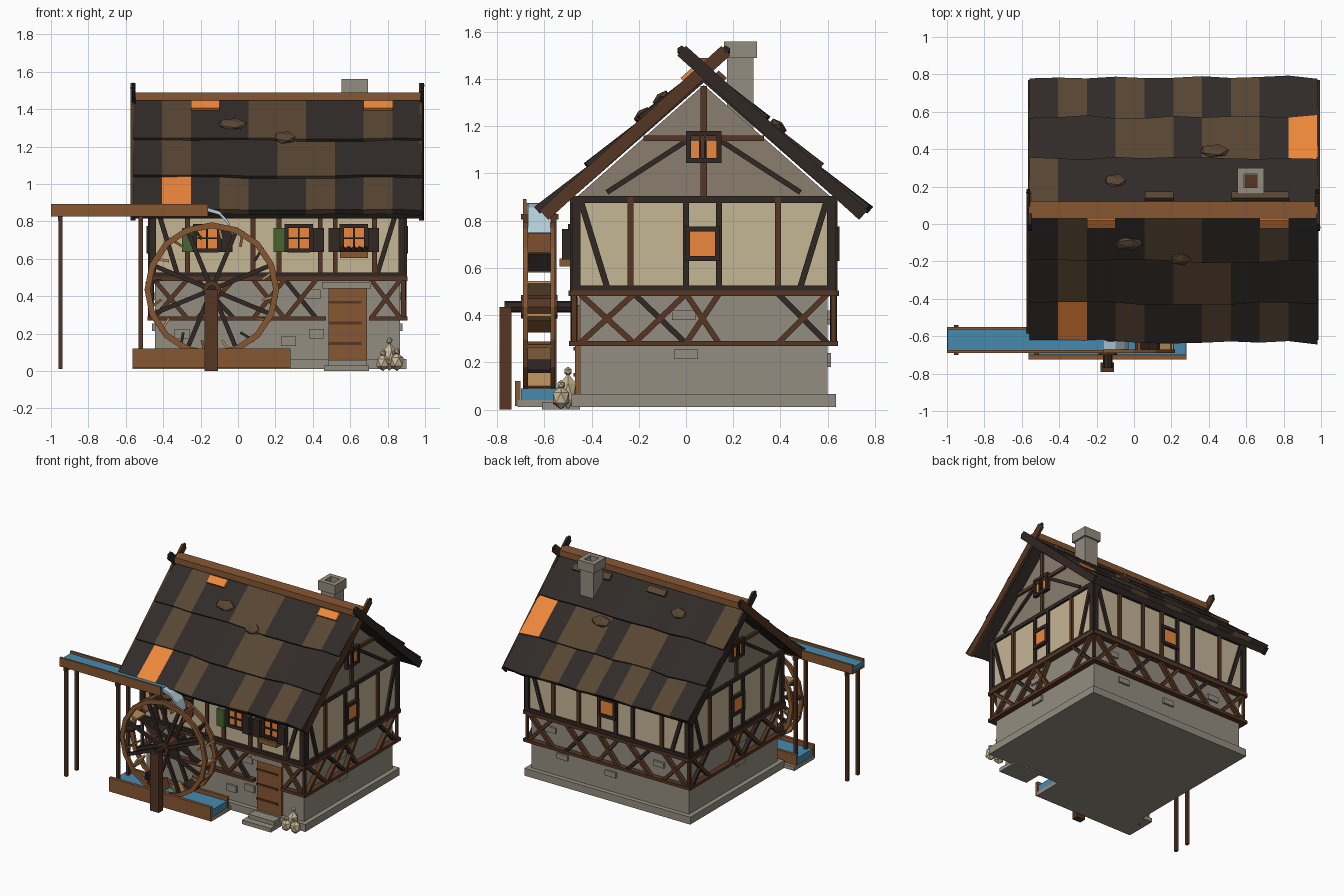
import bpy, bmesh, math, random
from mathutils import Vector as V, Matrix

if "Cube" in bpy.data.objects:
    bpy.data.objects.remove(bpy.data.objects["Cube"])
random.seed(4)

def mat(name, r, g, b):
    m = bpy.data.materials.new(name)
    m.diffuse_color = ((r/255)**2.2, (g/255)**2.2, (b/255)**2.2, 1)
    m.use_nodes = True
    m.node_tree.nodes["Principled BSDF"].inputs["Base Color"].default_value = m.diffuse_color
    return m
DARK = mat("dark_timber", 52, 43, 40); BROWN = mat("brown_timber", 86, 57, 40)
PLANK = mat("plank", 134, 88, 54); PALE = mat("pale_plank", 176, 136, 88)
STONE = mat("stone", 146, 140, 128); GABLE = mat("gable_plaster", 136, 126, 110)
CREAM = mat("cream_plaster", 196, 180, 148); GLOW = mat("glow", 236, 134, 62)
TILE_D = mat("tile_dark", 52, 47, 44); TILE_B = mat("tile_brown", 88, 71, 54)
WATER = mat("water", 72, 136, 172); FOAM = mat("foam", 178, 204, 218)
GREEN = mat("green_shutter", 74, 100, 52); SACK = mat("sack", 200, 184, 150)

def mesh(name, verts, faces, *mats):
    me = bpy.data.meshes.new(name)
    me.from_pydata([tuple(v) for v in verts], [], faces)
    bm = bmesh.new(); bm.from_mesh(me)
    bmesh.ops.recalc_face_normals(bm, faces=bm.faces); bm.to_mesh(me); bm.free()
    for m in mats: me.materials.append(m)
    o = bpy.data.objects.new(name, me); bpy.context.collection.objects.link(o)
    return o

QUADS = [(0, 1, 3, 2), (4, 6, 7, 5), (0, 4, 5, 1), (2, 3, 7, 6), (0, 2, 6, 4), (1, 5, 7, 3)]
def box(name, x0, x1, y0, y1, z0, z1, m):
    return mesh(name, [(x, y, z) for x in (x0, x1) for y in (y0, y1) for z in (z0, z1)], QUADS, m)

def beam(name, p, q, w, d, m, n=(0, -1, 0)):
    p, q, n = V(p), V(q), V(n)
    s = n.cross((q-p).normalized())
    return mesh(name, [e + s*a*w/2 + n*b*d/2 for e in (p, q) for a in (-1, 1) for b in (-1, 1)], QUADS, m)

def blob(name, c, s, m, rot=0, sub=1):
    bm = bmesh.new(); bmesh.ops.create_icosphere(bm, subdivisions=sub, radius=1)
    M = Matrix.Translation(c) @ Matrix.Rotation(rot, 4, 'X') @ Matrix.Diagonal((*s, 1))
    bm.transform(M)
    me = bpy.data.meshes.new(name); bm.to_mesh(me); bm.free(); me.materials.append(m)
    o = bpy.data.objects.new(name, me); bpy.context.collection.objects.link(o)

CX, CY, K = 0.21, 0.075, 0.878     # house centre, roof slope
X0, X1, Y0, Y1 = CX-.675, CX+.675, CY-.55, CY+.55

# masonry, upper storey and gable
box("plinth", CX-.69, CX+.69, CY-.56, CY+.56, 0.01, .065, STONE)
box("ground_floor", CX-.655, CX+.655, CY-.525, CY+.525, .06, .5, STONE)
box("upper_floor", X0, X1, Y0, Y1, .49, .9, CREAM)
mesh("gable", [(x, y, z) for x in (X0, X1) for y, z in ((Y0, .89), (Y1, .89), (CY, 1.375))],
     [(0, 1, 2), (3, 5, 4), (0, 3, 4, 1), (1, 4, 5, 2), (2, 5, 3, 0)], GABLE)

# timber frames, one mapping per wall: u along wall, z up
WALLS = {"front": (lambda u, z: (u, Y0, z), (0, -1, 0), X0, X1),
         "back": (lambda u, z: (u, Y1, z), (0, 1, 0), X0, X1),
         "right": (lambda u, z: (X1, u, z), (1, 0, 0), Y0, Y1),
         "left": (lambda u, z: (X0, u, z), (-1, 0, 0), Y0, Y1)}
def stick(wall, u0, z0, u1, z1, w, m, d=.03):
    f, n, _, _ = WALLS[wall]
    beam(wall + "_timber", f(u0, z0), f(u1, z1), w, d, m, n)
def pane(wall, u0, u1, z0, z1):
    um, zm, f = (u0+u1)/2, (z0+z1)/2, .022
    stick(wall, um, z0, um, z1, u1-u0, GLOW, .026)
    for u in (u0-.005, u1+.005): stick(wall, u, z0-.015, u, z1+.015, f, DARK, .05)
    for z in (z0-.005, z1+.005): stick(wall, u0, z, u1, z, f, DARK, .05)
    return um, zm

POSTS = {"side": (-.235, 0, .14, .39), "front": (-.27, .08, .22, .44, .52, .73), "back": (-.24, .0, .14, .28, .45, .66)}
XS = {"side": ((-.45, -.22), (-.22, 0), (0, .14), (.39, .6)),
      "front": ((-.45, -.27), (-.22, -.02), (.08, .25), (.25, .42), (.71, .87)),
      "back": ((-.45, -.25), (-.15, .05), (.12, .29), (.37, .56), (.67, .87))}
for w, (f, n, a, b) in WALLS.items():
    k = w if w in POSTS else "side"
    for u in (a+.01, b-.01): stick(w, u, .5, u, .9, .035, DARK, .035)
    for u in POSTS[k]: stick(w, u, .5, u, .9, .026, BROWN if u not in (0, .14) else DARK)
    stick(w, a-.01, .89, b+.01, .89, .028, DARK)
    stick(w, a-.01, .515, b+.01, .515, .022, DARK, .035)
    stick(w, a-.015, .492, b+.015, .492, .024, BROWN, .045)
    stick(w, a+.03, .88, a+.14, .52, .026, DARK)
    stick(w, b-.03, .88, b-.14, .52, .026, DARK)
    for lo, hi in ([(a-.015, .47), (.7, b+.015)] if w == "front" else [(a-.015, b+.015)]):
        stick(w, lo, .28, hi, .28, .022, BROWN, .04)
    for u in (a+.003, b-.003): stick(w, u, .27, u, .5, .016, BROWN, .02)
    for i, (u0, u1) in enumerate(XS[k]):
        stick(w, u0, .49, u1, .28, .024, DARK if i % 2 else BROWN, .024)
        stick(w, u1, .49, u0, .28, .024, BROWN, .03)
for w in ("right", "left"):
    pane(w, .012, .128, .645, .76)
    stick(w, CY, .9, CY, 1.37, .028, BROWN)
    stick(w, -.18, 1.15, .33, 1.15, .024, BROWN, .034)
    for s in (-1, 1): stick(w, CY+s*.07, 1.14, CY+s*.41, .92, .022, DARK)
    pane(w, CY-.06, CY+.06, 1.06, 1.165)
    for s in (-.01, .01): stick(w, CY+s-.005, 1.06, CY+s-.005, 1.165, .008, DARK, .045)
pane("back", .15, .27, .645, .76)

# front windows with shutters and flower box
for u, m in ((-.165, GREEN), (.325, GREEN), (.62, DARK)):
    pane("front", u-.06, u+.06, .65, .77)
    stick("front", u, .65, u, .77, .01, DARK, .045); stick("front", u-.06, .71, u+.06, .71, .01, DARK, .045)
    for s, mm in ((-1, m), (1, DARK)):
        box("shutter", u+s*.105-.03, u+s*.105+.03, Y0-.05, Y0-.012, .635, .765, mm)
box("flower_box", .545, .695, Y0-.06, Y0, .605, .64, PLANK)
for i in range(5): blob("flower", (.56+i*.03, Y0-.035, .65), (.018, .018, .018), DARK)

# door, lintel, steps
YS = CY-.525
box("door", .485, .69, YS-.02, YS+.01, .06, .44, PLANK)
for z in (.14, .25, .36): box("door_strap", .485, .66, YS-.027, YS, z, z+.014, BROWN)
box("door_lintel", .45, .71, YS-.04, YS, .44, .475, STONE)
box("door_step", .48, .69, -.56, -.45, 0.01, .06, STONE)
box("lower_step", .46, .70, -.61, -.45, 0, .03, STONE)
# protruding wall stones
for x, z in ((.4, .41), (.27, .16), (.42, .2), (-.3, .2)):
    box("wall_stone", x-.04, x+.04, YS-.015, YS+.01, z-.025, z+.025, STONE)
for y, z in ((-.01, .4), (0, .235)):
    for x in (CX-.655, CX+.655): box("wall_stone", x-.015, x+.015, y-.05, y+.05, z-.02, z+.02, STONE)
for x, z in ((.7, .4), (.2, .2), (-.2, .38), (.6, .22)):
    box("wall_stone", x-.045, x+.045, Y1-.03, Y1-.01, z-.02, z+.02, STONE)
# sacks by the door
for x, y, h in ((.775, -.53, .1), (.85, -.53, .11), (.81, -.5, .17)):
    blob("sack", (x, y, h*.45), (.04, .04, h*.45), SACK)
    blob("sack_tie", (x, y, h*.95), (.018, .018, .02), SACK)

# roof: decking and overlapping shingle rows
XL, XR, N = -.56, .98, 10
nz = 1/math.sqrt(1+K*K)
def slope(s, d, lift, x):         # point on the roof side s at run d, lifted off the deck
    return V((x, CY+s*(d+lift*K*nz), 1.445-K*d+lift*nz))
ROWS = {-1: ("DBDDBBDDBD", "DBDDDBBDDD", "DODBDDBDBD"), 1: ("BDDDDDDDDD", "DDDBBDBBDO", "DBDBDBDBDD")}
for s, rows in ROWS.items():
    vs = [slope(s, d, l, x) for x in (XL+.01, XR-.01) for d in (0, .68) for l in (-.045, 0)]
    mesh("roof_deck", vs, QUADS, TILE_D)
    for r, cols in enumerate(rows):
        d0, d1 = (0, .23, .46)[r], (.255, .48, .69)[r]
        verts, faces, idx = [], [], []
        for i in range(N+1):
            x, j = XL+(XR-XL)*i/N, random.uniform(-.008, .008)
            verts += [slope(s, d0, .012, x), slope(s, d1+j, .03+j*.5, x),
                      slope(s, d1+j, -.005, x), slope(s, d0, -.005, x)]
            if i < N:
                for k in range(4):
                    faces.append((4*i+k, 4*i+(k+1) % 4, 4*i+4+(k+1) % 4, 4*i+4+k))
                    idx.append("DBO".index(cols[i]))
        faces += [(0, 1, 2, 3), tuple(4*N+k for k in range(4))]; idx += [0, 0]
        o = mesh("shingle_row", verts, faces, TILE_D, TILE_B, GLOW)
        for p, k in zip(o.data.polygons, idx): p.material_index = k
    # crossing gable boards with rounded tips
    for x in (XL-.002, XR+.002):
        a, b = slope(s, .69, -.02, x+s*.004), slope(s, -.09, -.005, x+s*.004)
        beam("gable_board", a, b, .055, .018, BROWN if s < 0 else DARK, (1, 0, 0))
        blob("board_tip", b, (.012, .022, .022), DARK)
def patch(s, x0, x1, d0, d1, m):
    mesh("loose_tile", [slope(s, d, l, x) for x in (x0, x1) for d in (d0, d1) for l in (0, .035)], QUADS, m)
patch(-1, -.25, -.1, .03, .075, GLOW); patch(-1, .67, .83, .03, .075, GLOW)
patch(1, .06, .21, .04, .075, TILE_B); patch(1, .52, .83, .04, .075, TILE_B)
box("ridge_beam", XL-.005, XR+.005, CY-.045, CY+.045, 1.445, 1.49, PLANK)
for s, x, d in ((-1, -.03, .165), (-1, .25, .245), (1, .43, .3), (1, -.1, .14)):
    blob("moss_tuft", slope(s, d, .025, x), (.085 if abs(x) > .3 or x == -.03 else .065, .045, .022),
         TILE_B, -s*math.atan(K))

# hollow chimney
def square_tube(name, h, t, z0, z1):
    x, y = .624, .23
    for sx in (-1, 1):
        box(name, x+sx*h, x+sx*(h-t), y-h, y+h, z0, z1, STONE)
        box(name, x-h+t, x+h-t, y+sx*h, y+sx*(h-t), z0, z1, STONE)
square_tube("chimney", .056, .022, 1.15, 1.5)
square_tube("chimney_cap", .07, .034, 1.49, 1.56)
box("flue", .58, .668, .186, .274, 1.2, 1.5, BROWN)

# water wheel
WX, WZ, R, NS = -.14, .435, .36, 16
def polar(r, a, y): return V((WX+r*math.cos(a), y, WZ+r*math.sin(a)))
for y in (-.68, -.565):
    vs = [polar(r, 2*math.pi*i/NS, y+dy) for i in range(NS) for r, dy in ((R, -.01), (R, .01), (R-.032, .01), (R-.032, -.01))]
    fs = [(4*i+k, 4*i+(k+1) % 4, (4*i+4+(k+1) % 4) % (4*NS), (4*i+4+k) % (4*NS)) for i in range(NS) for k in range(4)]
    mesh("wheel_rim", vs, fs, PLANK)
    for i in range(8):
        a = math.pi*(i+.5)/4
        beam("wheel_spoke", polar(.02, a, y), polar(R-.02, a, y), .024, .018, DARK)
for i in range(NS):
    a = 2*math.pi*(i+.5)/NS
    beam("wheel_paddle", polar(R-.085, a, -.6225), polar(R-.005, a+.1, -.6225), .014, .1, (PALE, DARK, PLANK)[i % 3])
def drum(name, r, y0, y1, m):
    a = [2*math.pi*i/8 for i in range(8)]
    mesh(name, [polar(r, t, y) for y in (y0, y1) for t in a],
         [(i, (i+1) % 8, 8+(i+1) % 8, 8+i) for i in range(8)] + [tuple(range(8)), tuple(range(8, 16))], m)
drum("wheel_axle", .025, -.77, -.44, DARK)
drum("wheel_hub", .05, -.7, -.545, BROWN)
box("axle_post", WX-.038, WX+.034, -.79, -.74, 0, .435, BROWN)

# tail race under the wheel
box("race_bed", -.565, .28, -.715, -.48, 0.01, .04, STONE)
box("race_water", -.56, .275, -.70, -.51, .04, .09, WATER)
box("race_front_board", -.565, .28, -.725, -.702, .015, .12, PLANK)
box("race_back_board", -.565, .28, -.525, -.505, .015, .12, PLANK)

# feeding flume on stilts, with spilling water
box("flume_floor", -1, -.16, -.69, -.55, .825, .843, PLANK)
for y in (-.69, -.565): box("flume_side", -1, -.16, y, y+.015, .83, .892, PLANK)
box("flume_water", -.998, -.16, -.675, -.565, .84, .875, WATER)
for x in (-.95, -.52):
    for y in (-.68, -.56): box("flume_post", x-.011, x+.011, y-.011, y+.011, .01, .83, BROWN)
    box("flume_crossbar", x-.012, x+.012, -.7, -.54, .805, .828, BROWN)
path = [(-.17, .875), (-.1, .855), (-.05, .80), (-.03, .74)]
mesh("water_spill", [(x, y, z-t) for x, z in path for y, t in ((-.67, 0), (-.575, 0), (-.575, .02), (-.67, .02))],
     [(4*i+k, 4*i+(k+1) % 4, 4*i+4+(k+1) % 4, 4*i+4+k) for i in range(3) for k in range(4)] + [(0, 1, 2, 3), (12, 13, 14, 15)], FOAM)
